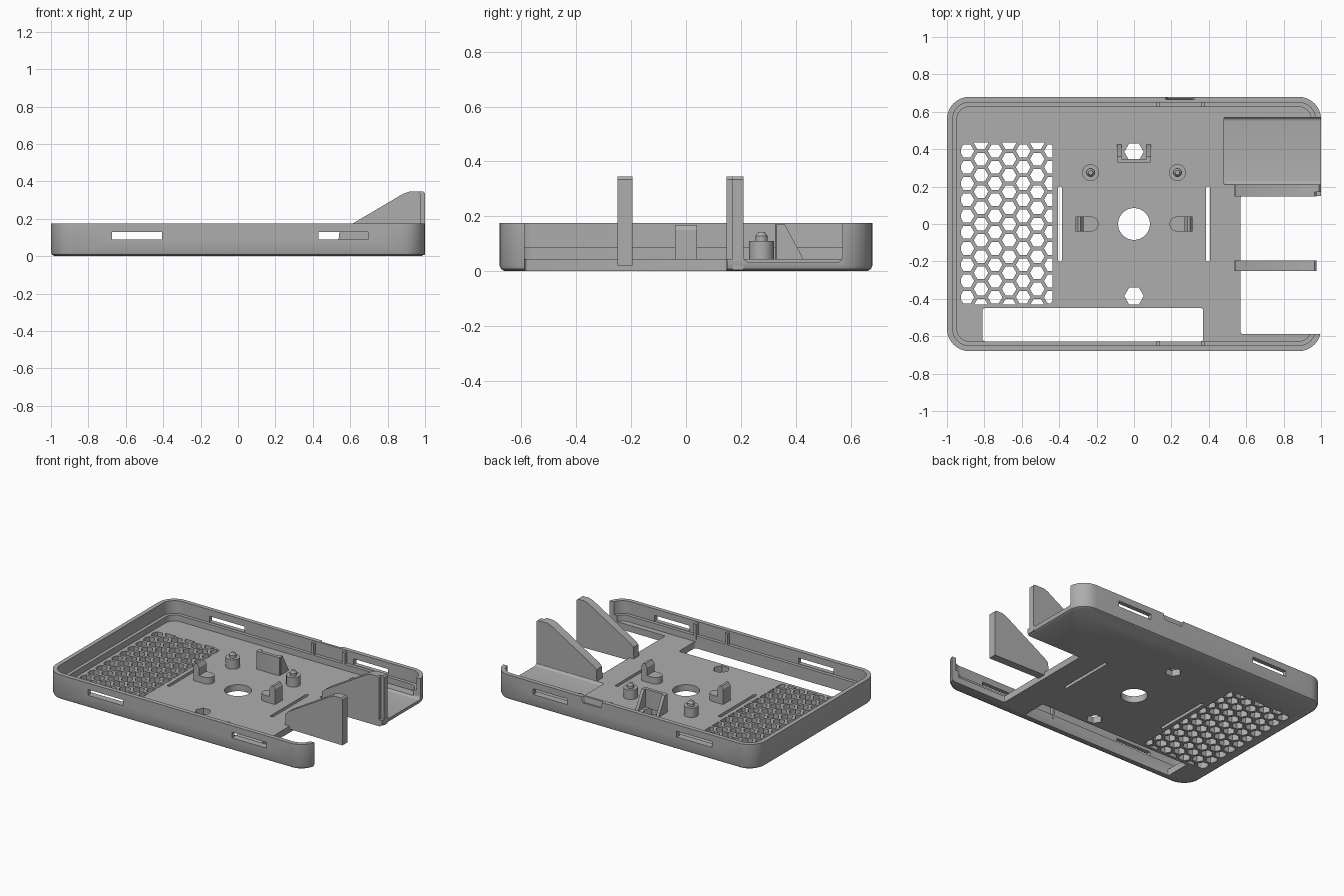
import bpy, bmesh, math

cube = bpy.data.objects.get("Cube")
if cube:
    bpy.data.objects.remove(cube, do_unlink=True)

grey = bpy.data.materials.new("plain_grey")
grey.use_nodes = True
COLOR = (0.42, 0.42, 0.42, 1)
grey.diffuse_color = COLOR
grey.node_tree.nodes["Principled BSDF"].inputs["Base Color"].default_value = COLOR

FLOOR, TOP = 0.045, 0.175
HALF_Y = 0.68


def rounded(x0, x1, y0, y1, r, n=8):
    """Counter-clockwise rounded rectangle outline."""
    corners = [(x1 - r, y1 - r), (x0 + r, y1 - r), (x0 + r, y0 + r), (x1 - r, y0 + r)]
    return [(cx + r * math.cos(a), cy + r * math.sin(a))
            for q, (cx, cy) in enumerate(corners)
            for a in [(q + i / n) * math.pi / 2 for i in range(n + 1)]]


def ring(cx, cy, r, n):
    return [(cx + r * math.cos(2 * math.pi * i / n), cy + r * math.sin(2 * math.pi * i / n))
            for i in range(n)]


def rect(x0, x1, y0, y1):
    return [(x0, y0), (x1, y0), (x1, y1), (x0, y1)]


def add_loft(bm, levels, axis="Z"):
    """Closed solid through outlines at successive heights along an axis."""
    place = {"Z": lambda u, v, w: (u, v, w),
             "X": lambda u, v, w: (w, u, v),
             "Y": lambda u, v, w: (u, w, v)}[axis]
    loops = [[bm.verts.new(place(u, v, w)) for u, v in pts] for pts, w in levels]
    n = len(loops[0])
    for a, b in zip(loops, loops[1:]):
        for i in range(n):
            bm.faces.new((a[i], a[(i + 1) % n], b[(i + 1) % n], b[i]))
    bm.faces.new(loops[0][::-1])
    bm.faces.new(loops[-1])


def make(name, solids, axis="Z"):
    bm = bmesh.new()
    for levels in solids:
        add_loft(bm, levels, axis)
    bmesh.ops.recalc_face_normals(bm, faces=bm.faces)
    mesh = bpy.data.meshes.new(name)
    bm.to_mesh(mesh)
    bm.free()
    mesh.materials.append(grey)
    obj = bpy.data.objects.new(name, mesh)
    bpy.context.collection.objects.link(obj)
    return obj


def prism(outline, low, high):
    return [(outline, low), (outline, high)]


def boolean(obj, cutters, operation="DIFFERENCE"):
    """Apply cutters in turn, then delete them."""
    for cutter in cutters:
        mod = obj.modifiers.new("cut", "BOOLEAN")
        mod.object, mod.operation, mod.solver = cutter, operation, "EXACT"
    graph = bpy.context.evaluated_depsgraph_get()
    mesh = bpy.data.meshes.new_from_object(obj.evaluated_get(graph))
    obj.modifiers.clear()
    obj.data = mesh
    for cutter in cutters:
        bpy.data.objects.remove(cutter, do_unlink=True)


def shell(inset, r=0.12):
    return rounded(-1 + inset, 1 - inset, -HALF_Y + inset, HALF_Y - inset, r - inset)


# Tray body with a softened bottom edge
tray = make("tray", [[(shell(0.02), 0), (shell(0.006), 0.008), (shell(0), 0.022), (shell(0), TOP)]])

# Stepped cavity
cavity = make("cavity", [[(shell(0.053), FLOOR), (shell(0.053), 0.087),
                          (shell(0.03), 0.087), (shell(0.03), 0.3)]])

# Honeycomb vent clipped to a rounded panel
vent = make("vent_cut", [prism(rounded(-0.925, -0.435, -0.43, 0.435, 0.03), -0.1, 0.1)])
PITCH = 0.0868
hexes = [prism(ring(-0.893 + c * PITCH * 0.866, -0.478 + PITCH * (r + 0.5 * (c % 2)), 0.039, 6), -0.2, 0.2)
         for c in range(7) for r in range(12)]
boolean(vent, [make("vent_hexes", hexes)], "INTERSECT")

# Floor openings
through = [rounded(-0.81, 0.37, -0.627, -0.45, 0.012, 3), ring(0, 0, 0.085, 48),
           ring(0, 0.385, 0.052, 6), ring(0, -0.385, 0.052, 6)]
through += [rounded(s * 0.395 - 0.011, s * 0.395 + 0.011, -0.2, 0.2, 0.01, 4) for s in (-1, 1)]
holes = make("floor_holes", [prism(o, -0.1, 0.1) for o in through])
side_gap = make("side_gap", [prism(rounded(0.57, 1.3, -0.588, 0.15, 0.012, 3), -0.1, 0.4)])

# Open bay in the rear right corner, and the wall gap beside it
bay = make("bay", [prism(rounded(0.21, 0.57, 0.033, 0.5, 0.02, 5), 0.48, 1.2)], "X")
wall_gap = make("wall_gap", [prism(rect(0.9, 1.2, 0.1, 0.4), FLOOR, 0.4)])

# Wall slots and the finger scoop
slots = make("slots", [prism(rect(x0, x1, 0.09, 0.13), -0.8, 0.8)
                       for x0, x1 in ((-0.675, -0.405), (0.43, 0.695))], "Y")
scoop = make("scoop", [[([(0.18, 0.67), (0.31, 0.67), (0.325, 0.72), (0.165, 0.72)], 0.135),
                        ([(0.165, 0.662), (0.325, 0.662), (0.36, 0.72), (0.13, 0.72)], 0.2)]])
boolean(tray, [cavity, vent, holes, side_gap, bay, wall_gap, slots, scoop])

# Small wall ribs
ribs = [prism(rect(x - 0.01, x + 0.01, min(s * 0.626, s * 0.66), max(s * 0.626, s * 0.66)), 0.06, 0.165)
        for x in (0.13, 0.37) for s in (-1, 1)]
make("wall_ribs", ribs)


# Triangular fins
def fin_outline(end, base):
    return [(0.535, FLOOR - 0.02), (end, base), (end, 0.335), (end - 0.01, 0.345),
            (0.915, 0.345), (0.885, 0.335), (0.56, 0.143), (0.54, 0.123)]


make("front_fin", [prism(fin_outline(0.975, 0.02), -0.25, -0.195)], "Y")
make("rear_fin", [prism(fin_outline(0.975, 0.005), 0.148, 0.17),
                  prism(fin_outline(1.0, 0.005), 0.17, 0.21)], "Y")

# Standoffs with locating pins
for side, word in ((-1, "right"), (1, "left")):
    x = side * 0.232
    profile = [(0.045, 0.04), (0.045, 0.11), (0.022, 0.11), (0.022, 0.128), (0.012, 0.142)]
    make(word + "_standoff", [[(ring(x, 0.275, r, 32), z) for r, z in profile]])

    # Rounded foot with an upright clip at its outer end
    arc = [(0.23 - 0.04 * math.cos(a), 0.04 * math.sin(a))
           for a in [math.pi * (i / 12 - 0.5) for i in range(13)]]
    foot = [(side * u, v) for u, v in arc + [(0.312, 0.04), (0.312, -0.04)]]
    clip = [(0.27, 0.04), (0.312, 0.04), (0.312, 0.15), (0.3, 0.168), (0.285, 0.168), (0.27, 0.145)]
    make(word + "_clip_foot", [prism(foot, 0.04, 0.09)])
    make(word + "_clip", [prism([(side * u, w) for u, w in clip], -0.04, 0.04)], "Y")

# Gusseted back stop
make("back_stop", [prism(rounded(-0.09, 0.09, 0.325, 0.347, 0.009, 3), 0.04, 0.17)])
wedge = [(0.34, 0.04), (0.425, 0.04), (0.425, 0.05), (0.36, 0.17), (0.34, 0.17)]
make("back_stop_gussets", [prism(wedge, min(s * 0.068, s * 0.09), max(s * 0.068, s * 0.09))
                           for s in (-1, 1)], "X")

# Smooth the curved sides, keep edges crisp
bpy.ops.object.select_all(action="DESELECT")
for obj in bpy.context.collection.objects:
    if obj.type == "MESH" and grey.name in obj.data.materials:
        obj.select_set(True)
        bpy.context.view_layer.objects.active = obj
bpy.ops.object.shade_smooth_by_angle(angle=math.radians(30))
